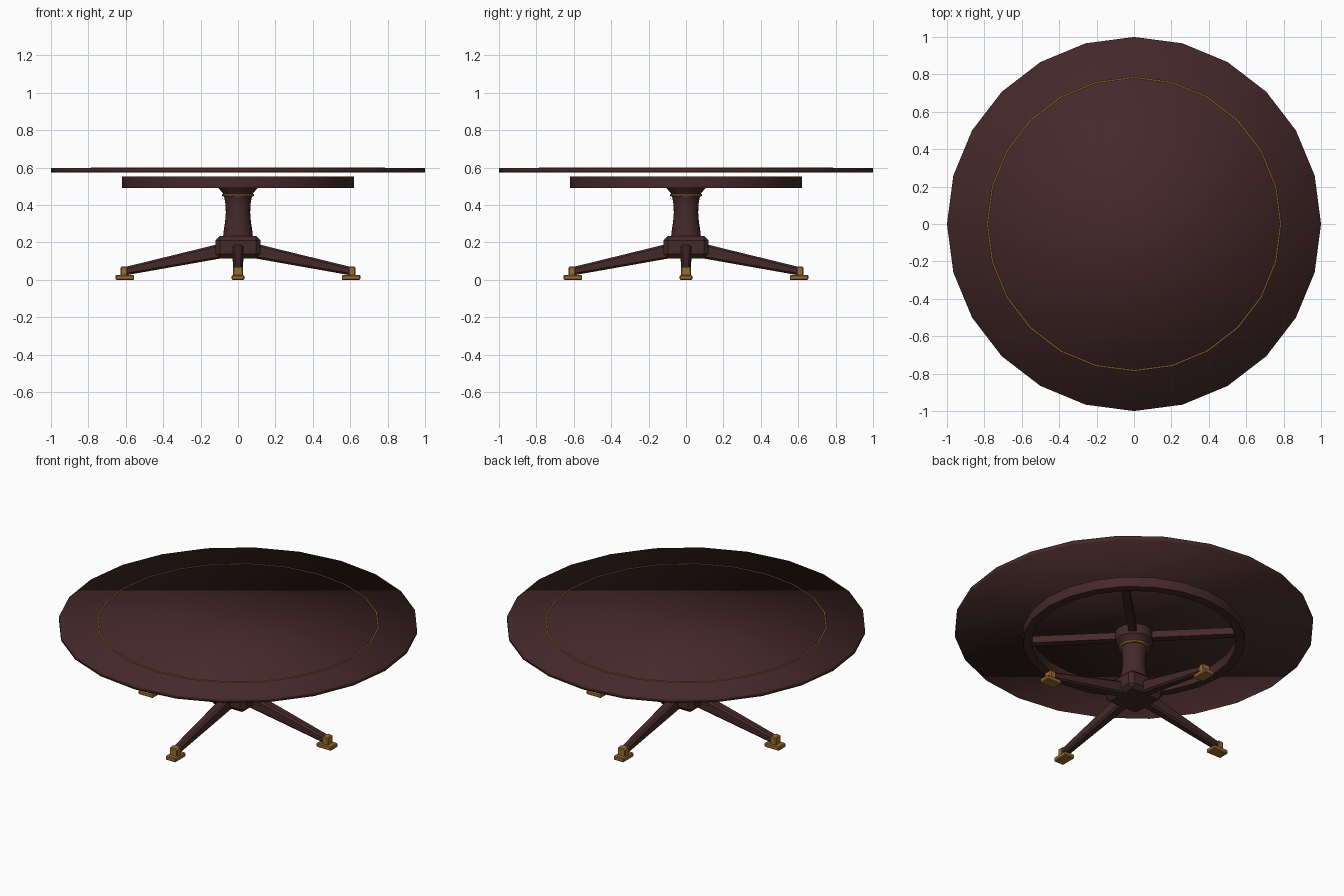
import bpy, bmesh, math
from mathutils import Matrix

if "Cube" in bpy.data.objects:
    bpy.data.objects.remove(bpy.data.objects["Cube"])

def mat(name, rgb):
    m = bpy.data.materials.new(name)
    m.diffuse_color = (*rgb, 1)
    m.use_nodes = True
    m.node_tree.nodes["Principled BSDF"].inputs["Base Color"].default_value = m.diffuse_color
    return m

WOOD = mat("dark mahogany", (0.060, 0.022, 0.022))
BRASS = mat("brass", (0.32, 0.155, 0.032))

def finish(name, bm, material, angle=35):
    bmesh.ops.recalc_face_normals(bm, faces=bm.faces)
    me = bpy.data.meshes.new(name)
    bm.to_mesh(me)
    bm.free()
    me.materials.append(material)
    ob = bpy.data.objects.new(name, me)
    bpy.context.collection.objects.link(ob)
    bpy.ops.object.select_all(action='DESELECT')
    ob.select_set(True)
    bpy.context.view_layer.objects.active = ob
    if angle:
        bpy.ops.object.shade_smooth_by_angle(angle=math.radians(angle))
    return ob

def lathe(name, profile, material, closed=False, sides=24, angle=35):
    """Revolve (radius, z) points; closed profiles make rings, open ones get caps."""
    bm = bmesh.new()
    rings = [[bm.verts.new((r * math.cos(2 * math.pi * i / sides),
                            r * math.sin(2 * math.pi * i / sides), z))
              for i in range(sides)] for r, z in profile]
    pairs = list(zip(rings, rings[1:]))
    if closed:
        pairs.append((rings[-1], rings[0]))
    else:
        bm.faces.new(rings[0])
        bm.faces.new(rings[-1])
    for a, b in pairs:
        for i in range(sides):
            j = (i + 1) % sides
            bm.faces.new((a[i], a[j], b[j], b[i]))
    return finish(name, bm, material, angle)

def beam(name, start, end, material, turn=0, bevel=0.0):
    """Tapered box along x; start and end are (x, half width, z low, z high)."""
    bm = bmesh.new()
    a, b = [[bm.verts.new(p) for p in ((x, -w, lo), (x, w, lo), (x, w, hi), (x, -w, hi))]
            for x, w, lo, hi in (start, end)]
    bm.faces.new(a)
    bm.faces.new(b)
    for i in range(4):
        j = (i + 1) % 4
        bm.faces.new((a[i], a[j], b[j], b[i]))
    bmesh.ops.recalc_face_normals(bm, faces=bm.faces)
    if bevel:
        bmesh.ops.bevel(bm, geom=bm.edges[:], offset=bevel, segments=1,
                        affect='EDGES', clamp_overlap=True)
    bm.transform(Matrix.Rotation(turn, 4, 'Z'))
    return finish(name, bm, material, 30)

# Round top, softly shaded over its rim, with a thin brass inlay
top = lathe("table_top", [(1.0, 0.573), (1.0, 0.599)], WOOD, angle=None)
for p in top.data.polygons:
    p.use_smooth = True
lathe("top_inlay", [(0.780, 0.598), (0.787, 0.598), (0.787, 0.600), (0.780, 0.600)],
      BRASS, closed=True)

# Apron ring under the top
lathe("apron_ring", [(0.62, 0.492), (0.62, 0.553), (0.57, 0.553), (0.57, 0.492)],
      WOOD, closed=True)

# Turned column with hub and brass collar
lathe("column", [(0.080, 0.225), (0.077, 0.26), (0.069, 0.31), (0.065, 0.36),
                 (0.068, 0.41), (0.075, 0.45), (0.082, 0.465), (0.105, 0.49),
                 (0.105, 0.55)], WOOD)
lathe("column_collar", [(0.070, 0.446), (0.083, 0.446), (0.087, 0.453),
                        (0.083, 0.460), (0.070, 0.460)], BRASS, closed=True)

# Chamfered block that holds the legs
beam("base_block", (-0.12, 0.12, 0.115, 0.235), (0.12, 0.12, 0.115, 0.235),
     WOOD, bevel=0.024)

for k in range(4):
    quarter = k * math.pi / 2
    # Diagonal brace from hub to apron
    beam(f"brace_{k + 1}", (0.08, 0.022, 0.503, 0.545), (0.59, 0.022, 0.503, 0.545),
         WOOD, quarter + math.pi / 4)
    # Tapered leg
    beam(f"leg_{k + 1}", (0.06, 0.031, 0.120, 0.202), (0.615, 0.022, 0.022, 0.066),
         WOOD, quarter, 0.010)
    # Brass cap and foot plate
    beam(f"foot_cap_{k + 1}", (0.592, 0.026, 0.020, 0.072), (0.628, 0.026, 0.020, 0.070),
         BRASS, quarter, 0.005)
    beam(f"foot_plate_{k + 1}", (0.555, 0.034, 0.0, 0.026), (0.655, 0.034, 0.0, 0.026),
         BRASS, quarter, 0.005)
